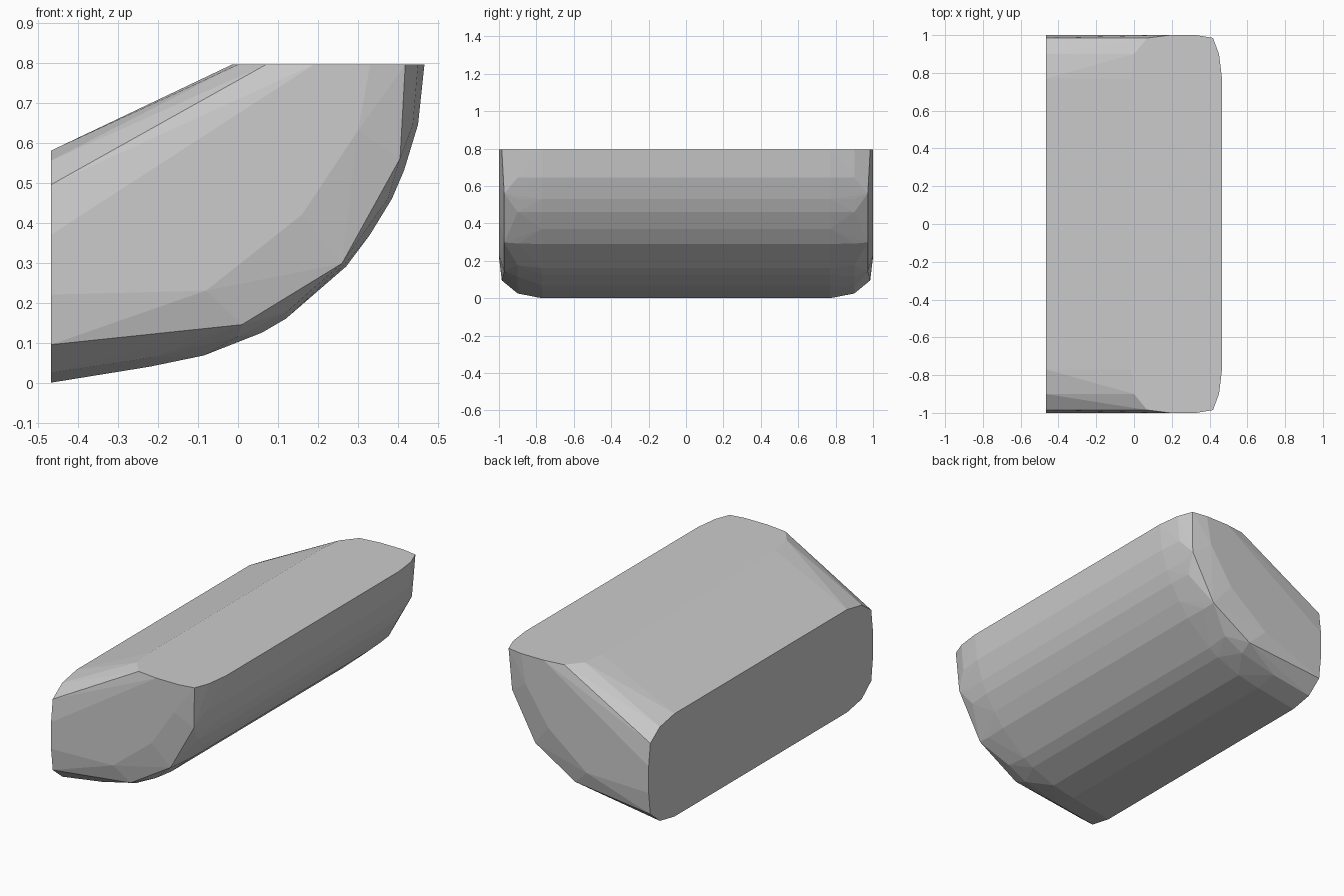
import bpy, bmesh

if "Cube" in bpy.data.objects:
    bpy.data.objects.remove(bpy.data.objects["Cube"])

# Cross-section rings (x, z) from the middle plateau out to the end caps
RINGS = [
    (0.77, [(-.467, 0), (-.22, .04), (-.085, .068), (.06, .125), (.12, .16),
            (.27, .29), (.33, .37), (.385, .46), (.415, .53), (.45, .645),
            (.466, .795), (-.015, .795), (-.467, .58)]),
    (0.90, [(-.467, .025), (-.22, .062), (0, .115), (.12, .175), (.263, .292),
            (.375, .46), (.402, .53), (.437, .645), (.45, .795),
            (0, .795), (-.467, .555)]),
    (0.985, [(-.467, .095), (.418, .795), (.07, .795), (-.467, .495)]),
    (0.972, [(.01, .145), (.26, .298), (.405, .56)]),
    (1.0, [(-.467, .22), (-.08, .23), (.16, .42), (.30, .63),
           (.33, .795), (.19, .795), (-.467, .37)]),
]

# Rounded body: convex skin over the mirrored rings
bm = bmesh.new()
for y, ring in RINGS:
    for side in (-1, 1):
        for x, z in ring:
            bm.verts.new((x, side * y, z))
hull = bmesh.ops.convex_hull(bm, input=bm.verts)
inner = [v for v in bm.verts if not v.link_faces]
bmesh.ops.delete(bm, geom=inner, context='VERTS')

# Merge coplanar triangles into clean flat panels
bmesh.ops.dissolve_limit(bm, angle_limit=0.01, verts=bm.verts, edges=bm.edges)
bmesh.ops.recalc_face_normals(bm, faces=bm.faces)

mesh = bpy.data.meshes.new("rounded_body")
bm.to_mesh(mesh)
bm.free()
body = bpy.data.objects.new("rounded_body", mesh)
bpy.context.collection.objects.link(body)
